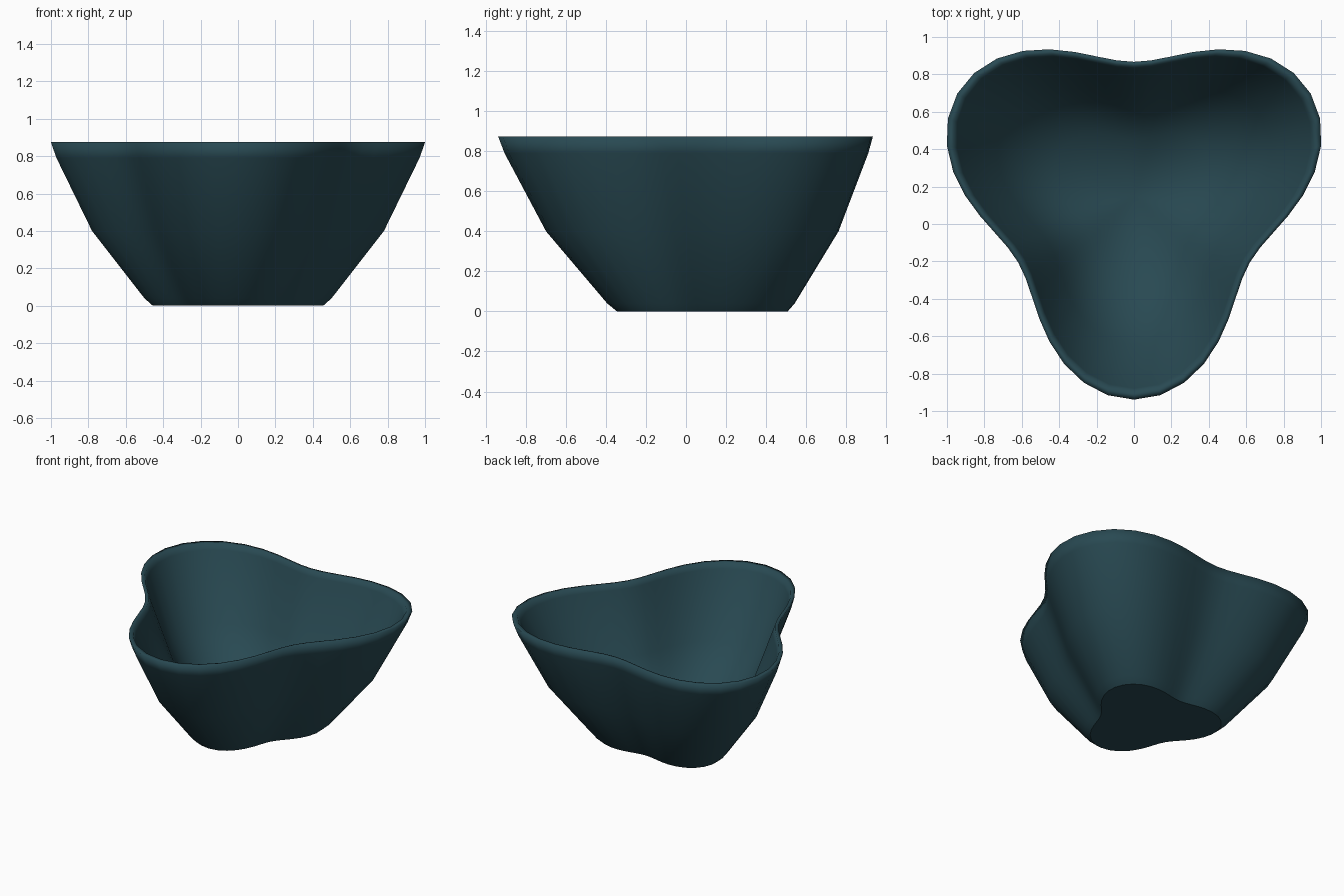
import bpy, math

if "Cube" in bpy.data.objects:
    bpy.data.objects.remove(bpy.data.objects["Cube"])

# Material
mat = bpy.data.materials.new("dark teal")
mat.diffuse_color = (0.0215, 0.067, 0.085, 1)
mat.use_nodes = True
mat.node_tree.nodes["Principled BSDF"].inputs["Base Color"].default_value = mat.diffuse_color

# Three-lobed outline, lofted through (scale, height) rings
N = 48
CY = 0.152
outside = [(0.455, 0.0), (0.50, 0.04), (0.78, 0.40), (0.97, 0.79), (1.0, 0.875)]
inside = [(0.965, 0.875), (0.945, 0.835), (0.73, 0.40), (0.42, 0.08)]
rings = outside + inside

verts, faces = [], []
for s, z in rings:
    for i in range(N):
        a = 2 * math.pi * i / N
        r = s * (0.903 + 0.188 * math.sin(3 * a))
        verts.append((r * math.cos(a), CY + r * math.sin(a), z))
for k in range(len(rings) - 1):
    for i in range(N):
        j = (i + 1) % N
        faces.append((k * N + i, k * N + j, (k + 1) * N + j, (k + 1) * N + i))

# Inner floor as a fan to a centre point
floor = len(verts)
verts.append((0, CY, 0.06))
last = (len(rings) - 1) * N
for i in range(N):
    faces.append((floor, last + i, last + (i + 1) % N))

# Flat underside
faces.append(tuple(reversed(range(N))))

me = bpy.data.meshes.new("bowl")
me.from_pydata(verts, [], faces)
me.materials.append(mat)
bowl = bpy.data.objects.new("bowl", me)
bpy.context.collection.objects.link(bowl)
for p in me.polygons:
    p.use_smooth = len(p.vertices) <= 4
